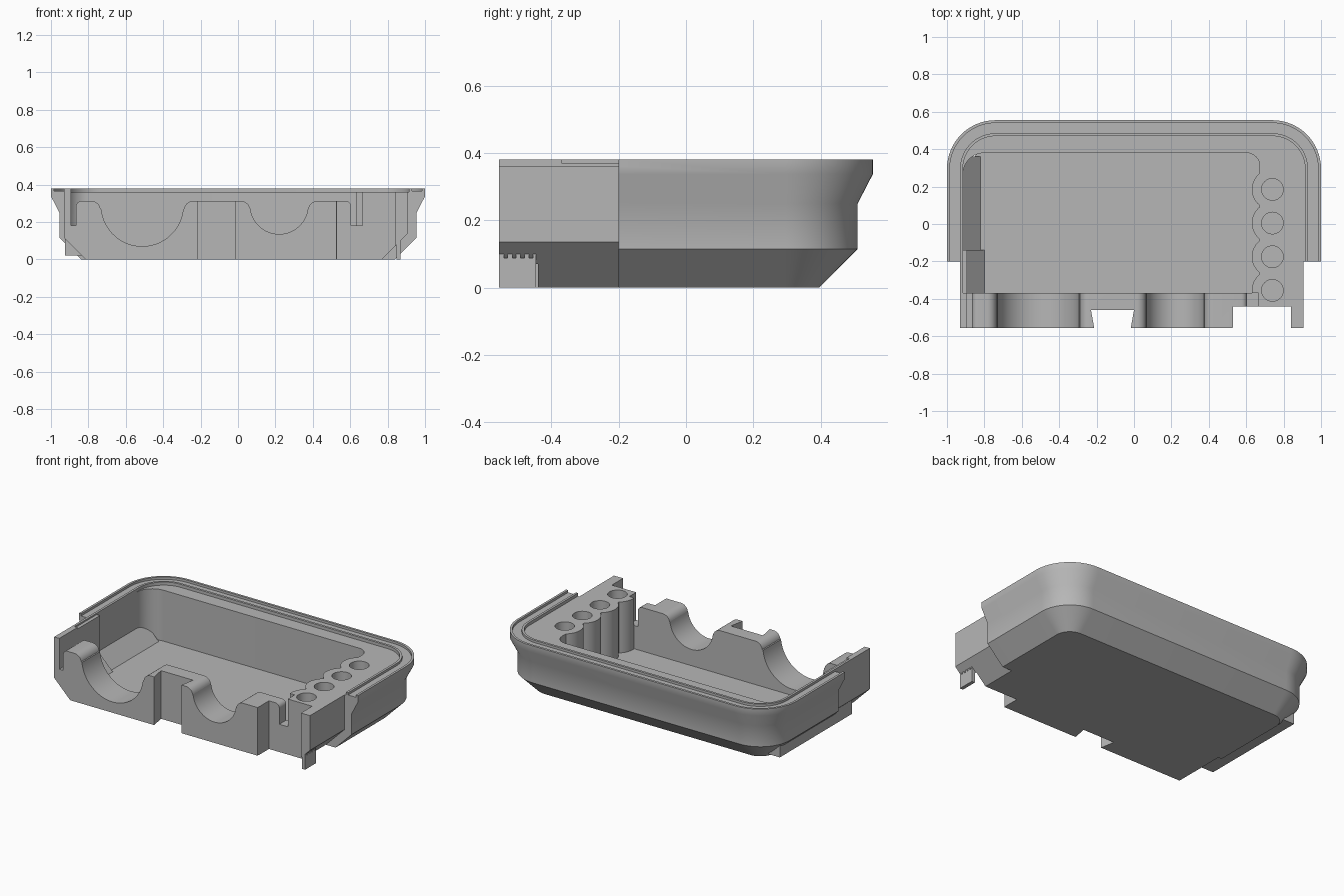
import bpy, bmesh
from math import sin, cos, pi, radians

cube = bpy.data.objects.get("Cube")
if cube:
    bpy.data.objects.remove(cube, do_unlink=True)

grey = bpy.data.materials.new("plain grey")
grey.use_nodes = True
tone = (0.47, 0.47, 0.47, 1)
grey.diffuse_color = tone
grey.node_tree.nodes["Principled BSDF"].inputs["Base Color"].default_value = tone


def loft(name, rings):
    """Closed solid through matching rings of points."""
    bm = bmesh.new()
    loops = [[bm.verts.new(p) for p in ring] for ring in rings]
    n = len(loops[0])
    for a, b in zip(loops, loops[1:]):
        for i in range(n):
            j = (i + 1) % n
            bm.faces.new((a[i], a[j], b[j], b[i]))
    bm.faces.new(loops[0])
    bm.faces.new(loops[-1])
    bmesh.ops.recalc_face_normals(bm, faces=bm.faces)
    mesh = bpy.data.meshes.new(name)
    bm.to_mesh(mesh)
    bm.free()
    mesh.materials.append(grey)
    obj = bpy.data.objects.new(name, mesh)
    bpy.context.collection.objects.link(obj)
    return obj


def plan(name, poly, lo, hi):
    """Plan outline raised from lo to hi."""
    return loft(name, [[(x, y, z) for x, y in poly] for z in (lo, hi)])


def section(name, poly, lo, hi):
    """Front outline swept along y."""
    return loft(name, [[(x, y, z) for x, z in poly] for y in (lo, hi)])


def rect(x0, x1, y0, y1):
    return [(x0, y0), (x1, y0), (x1, y1), (x0, y1)]


def arc(cx, cy, r, a0, a1, n=16):
    return [(cx + r * cos(radians(a0 + (a1 - a0) * i / n)),
             cy + r * sin(radians(a0 + (a1 - a0) * i / n))) for i in range(n + 1)]


def shell_path(inset, front):
    """U outline with rounded rear corners, inset from the rim."""
    r, w = 0.26 - inset, 1 - inset
    return ([(w, front)] + arc(0.74, 0.295, r, 0, 90)
            + arc(-0.74, 0.295, r, 90, 180) + [(-w, front)])


def combine(target, tool, operation):
    mod = target.modifiers.new("combine", "BOOLEAN")
    mod.object, mod.operation, mod.solver = tool, operation, "EXACT"
    deps = bpy.context.evaluated_depsgraph_get()
    mesh = bpy.data.meshes.new_from_object(target.evaluated_get(deps))
    target.modifiers.clear()
    target.data = mesh
    bpy.data.objects.remove(tool, do_unlink=True)


def cut(tool):
    combine(body, tool, "DIFFERENCE")


def add(tool):
    combine(body, tool, "UNION")


# Flared outer shell
levels = [(0.16, 0), (0.045, 0.115), (0.045, 0.25), (0, 0.337), (0, 0.38)]
body = loft("tray_body", [[(x, y, z) for x, y in shell_path(d, -0.2)] for d, z in levels])

# Narrower front section
add(section("front_section", [(-0.815, 0), (0.77, 0), (0.905, 0.135), (0.905, 0.38),
                              (-0.93, 0.38), (-0.93, 0.115)], -0.555, -0.15))

# Rim groove and the lowered ledge inside it
cut(plan("rim_groove", shell_path(0.015, -0.3) + shell_path(0.07, -0.3)[::-1], 0.365, 0.5))
cut(plan("rim_ledge", shell_path(0.085, -0.201), 0.36, 0.5))
cut(plan("front_ledge", rect(-0.893, 1.1, -0.7, -0.2), 0.36, 0.5))

# Main cavity with a scalloped edge beside the holes
hole_x, hole_ys = 0.74, (-0.355, -0.175, 0.005, 0.185)
outline = [(-0.915, -0.37), (0.631, -0.37)]
for y in hole_ys:
    outline += arc(hole_x, y, 0.11, 180 if y == hole_ys[0] else 231, 129, 12)
outline += [(0.672, 0.3)] + arc(0.602, 0.31, 0.07, 0, 90, 8)
outline += arc(-0.8, 0.265, 0.115, 90, 180)
cut(plan("cavity", outline, 0.03, 0.5))

# Sloped lower corner and thicker front part of the cavity side
add(section("cavity_slope", [(-0.925, 0.02), (-0.82, 0.02), (-0.82, 0.03),
                             (-0.915, 0.125), (-0.925, 0.125)], -0.38, 0.36))
add(section("cavity_side", [(-0.92, 0.02), (-0.8, 0.02), (-0.8, 0.03),
                            (-0.893, 0.123), (-0.893, 0.37), (-0.92, 0.37)], -0.38, -0.14))

# Cradles, relief slots and rounded tops of the front wall
top = [(-0.893, 0.18), (-0.866, 0.18)] + arc(-0.836, 0.282, 0.03, 180, 90, 6)
top += arc(-0.785, 0.262, 0.05, 90, 10, 8) + arc(-0.512, 0.29, 0.22, 186, 354, 32)
top += arc(-0.239, 0.262, 0.05, 170, 90, 8)
top += arc(0.015, 0.262, 0.05, 90, 10, 8) + arc(0.22, 0.29, 0.155, 186, 354, 28)
top += arc(0.425, 0.262, 0.05, 170, 90, 8)
top += arc(0.575, 0.282, 0.03, 90, 0, 6)
top += [(0.605, 0.18), (0.665, 0.18), (0.665, 0.5), (-0.893, 0.5)]
cut(section("front_wall_top", top, -0.7, -0.369))

# Dovetail slot and front recess
cut(plan("dovetail_slot", [(-0.205, -0.6), (-0.23, -0.46), (0.0, -0.46), (-0.025, -0.6)], -0.1, 0.6))
cut(plan("front_recess", [(0.52, -0.6), (0.53, -0.54), (0.53, -0.44), (0.84, -0.44),
                          (0.84, -0.6)], -0.1, 0.6))

# Row of round holes
for y in hole_ys:
    cut(plan("round_hole", arc(hole_x, y, 0.058, 0, 348.75, 31), 0.12, 0.6))

# Toothed clip under the front corner
clip = plan("toothed_clip", rect(0.847, 0.87, -0.555, -0.445), 0, 0.088)
for i in range(5):
    y = -0.555 + i * 0.025
    plan("clip_tooth", rect(0.847, 0.87, y, min(y + 0.014, -0.445)), 0.086, 0.104)

# Smooth the rounded walls, keep real edges sharp
bpy.ops.object.select_all(action="DESELECT")
body.select_set(True)
bpy.context.view_layer.objects.active = body
bpy.ops.object.shade_smooth_by_angle(angle=radians(30))
